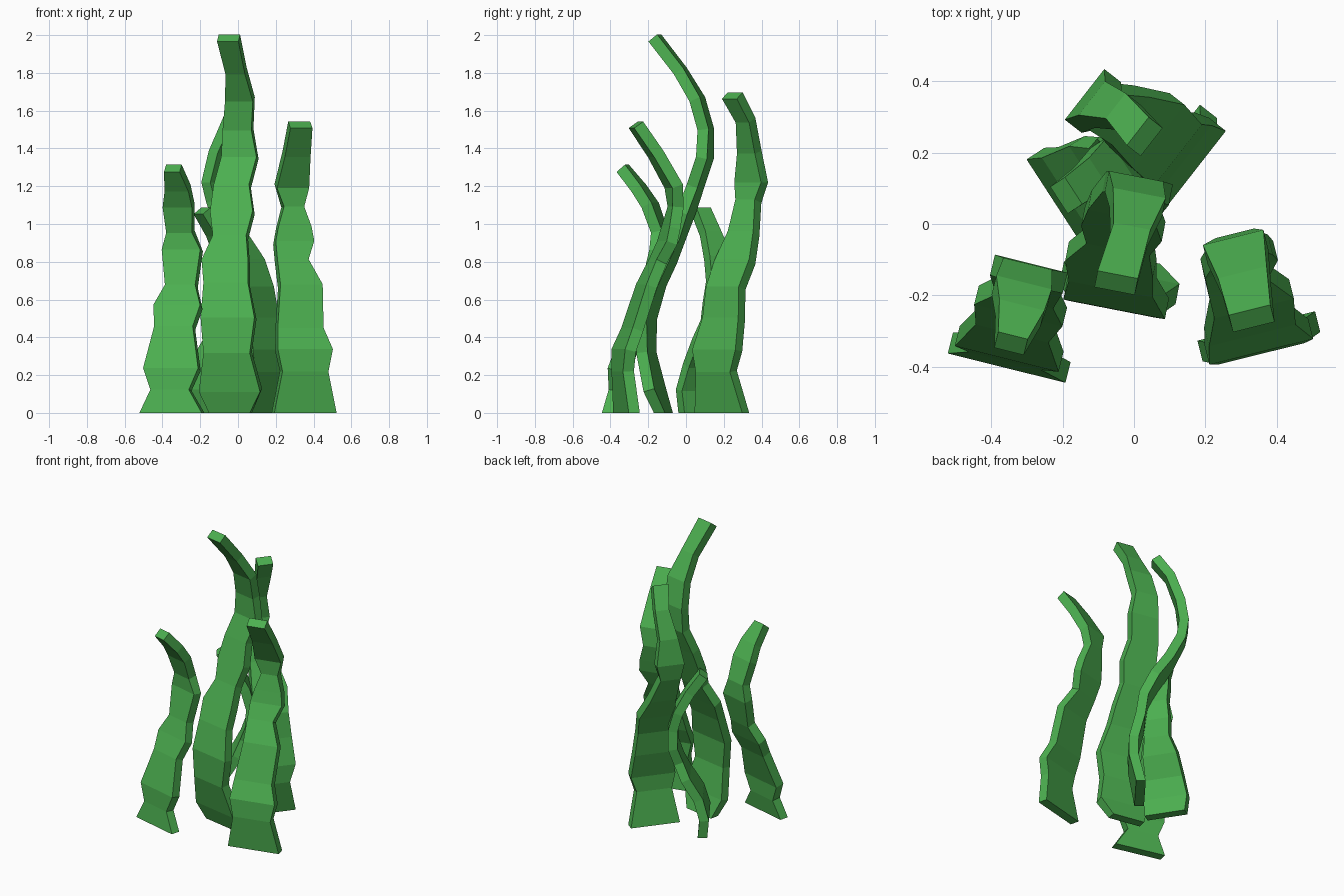
import bpy
import bmesh
from math import radians, cos, sin
from mathutils import Vector

THICKNESS = 0.06

default_cube = bpy.data.objects.get("Cube")
if default_cube:
    bpy.data.objects.remove(default_cube, do_unlink=True)

# Single leaf colour
leaf_green = bpy.data.materials.new("leaf_green")
colour = (0.072, 0.43, 0.08, 1.0)
leaf_green.use_nodes = True
leaf_green.diffuse_color = colour
leaf_green.node_tree.nodes["Principled BSDF"].inputs["Base Color"].default_value = colour


def make_blade(name, turn, stations):
    """Sweep a rectangular section through (x, y, z, width) stations.

    turn is the horizontal direction of the blade's broad side in degrees.
    """
    across = Vector((cos(radians(turn)), sin(radians(turn)), 0))
    centres = [Vector(station[:3]) for station in stations]
    last = len(stations) - 1
    bm = bmesh.new()
    rings = []
    for i, centre in enumerate(centres):
        # The section is square to the path, except for the level foot
        tangent = centres[min(i + 1, last)] - centres[max(i - 1, 0)]
        if i == 0:
            tangent = Vector((0, 0, 1))
        depth = across.cross(tangent).normalized() * THICKNESS / 2
        side = across * stations[i][3] / 2
        corners = (-side - depth, side - depth, side + depth, -side + depth)
        rings.append([bm.verts.new(centre + corner) for corner in corners])

    # Walls between neighbouring sections, then the two end caps
    for lower, upper in zip(rings, rings[1:]):
        for k in range(4):
            n = (k + 1) % 4
            bm.faces.new((lower[k], lower[n], upper[n], upper[k]))
    bm.faces.new(rings[0][::-1])
    bm.faces.new(rings[-1])
    bmesh.ops.recalc_face_normals(bm, faces=bm.faces[:])

    mesh = bpy.data.meshes.new(name)
    bm.to_mesh(mesh)
    bm.free()
    mesh.materials.append(leaf_green)
    blade = bpy.data.objects.new(name, mesh)
    bpy.context.collection.objects.link(blade)
    return blade


# Tall blade in the middle
make_blade("centre_blade", -11, [
    (-.04, -.12, 0, .22), (-.04, -.165, .12, .33), (-.055, -.21, .32, .25),
    (-.05, -.21, .5, .29), (-.06, -.155, .68, .24), (-.065, -.1, .8, .25),
    (-.04, -.045, .93, .18), (-.03, 0, 1.06, .23), (-.03, .05, 1.2, .19),
    (.01, .1, 1.35, .19), (0, .105, 1.5, .155), (.01, .06, 1.66, .15),
    (-.01, -.03, 1.81, .105), (-.05, -.165, 1.985, .115),
])

# Shorter blades at the front corners
make_blade("front_right_blade", -14, [
    (-.35, -.375, 0, .34), (-.355, -.355, .12, .21), (-.35, -.35, .23, .3),
    (-.335, -.28, .45, .21), (-.318, -.23, .56, .255), (-.3, -.19, .67, .165),
    (-.295, -.14, .86, .21), (-.305, -.14, .96, .14), (-.315, -.19, 1.1, .16),
    (-.32, -.25, 1.19, .13), (-.345, -.335, 1.295, .085),
])
make_blade("front_left_blade", 14, [
    (.35, -.315, 0, .34), (.35, -.335, .22, .25), (.35, -.33, .33, .3),
    (.325, -.285, .44, .25), (.33, -.21, .67, .23), (.285, -.15, .8, .17),
    (.295, -.1, .9, .21), (.295, -.08, .98, .18), (.29, -.055, 1.09, .11),
    (.285, -.065, 1.2, .175), (.31, -.16, 1.37, .14), (.33, -.265, 1.525, .12),
])

# Blades at the rear
make_blade("back_tall_blade", 52, [
    (.11, .19, 0, .32), (.14, .16, .22, .23), (.145, .165, .33, .29),
    (.12, .2, .5, .24), (.1, .21, .66, .22), (.05, .26, .8, .23),
    (-.03, .305, .95, .17), (-.105, .33, 1.12, .13), (-.115, .345, 1.22, .18),
    (-.095, .335, 1.38, .12), (-.03, .315, 1.55, .09), (.03, .245, 1.68, .1),
])
make_blade("back_short_blade", -57, [
    (-.19, .085, 0, .26), (-.2, .08, .12, .28), (-.17, .1, .25, .24),
    (-.1, .14, .38, .22), (-.06, .16, .48, .16), (-.03, .18, .58, .18),
    (-.03, .185, .7, .15), (-.06, .17, .82, .14), (-.12, .13, .95, .1),
    (-.19, .08, 1.07, .09),
])
